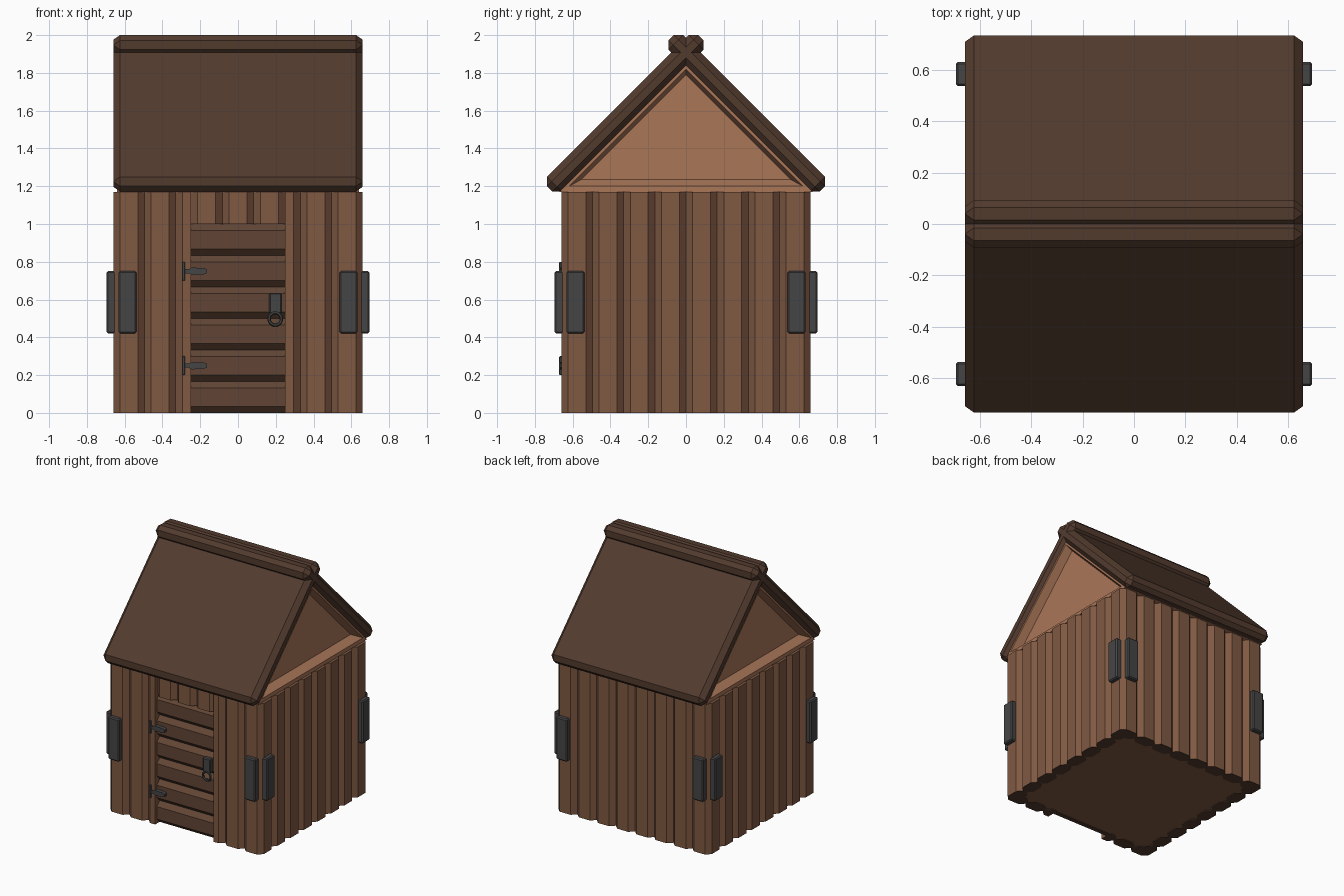
import bpy, bmesh, math
from mathutils import Matrix, Vector

if "Cube" in bpy.data.objects:
    bpy.data.objects.remove(bpy.data.objects["Cube"])


def material(name, r, g, b):
    m = bpy.data.materials.new(name)
    m.diffuse_color = (r, g, b, 1)
    m.use_nodes = True
    m.node_tree.nodes["Principled BSDF"].inputs["Base Color"].default_value = m.diffuse_color
    return m


WALL = material("wall_wood", 0.215, 0.100, 0.055)
DOOR = material("door_wood", 0.120, 0.060, 0.035)
ROOF = material("roof_wood", 0.085, 0.043, 0.027)
GABLE = material("gable_wood", 0.400, 0.180, 0.097)
METAL = material("dark_iron", 0.060, 0.060, 0.060)


def finish(name, bm, mats, end_mat=False):
    bmesh.ops.recalc_face_normals(bm, faces=bm.faces)
    if end_mat:
        for f in bm.faces:
            if f.normal.z < -0.95:
                f.material_index = 1
    me = bpy.data.meshes.new(name)
    bm.to_mesh(me)
    bm.free()
    for m in mats:
        me.materials.append(m)
    ob = bpy.data.objects.new(name, me)
    bpy.context.collection.objects.link(ob)
    return ob


def loft(bm, loops):
    rings = [[bm.verts.new(p) for p in loop] for loop in loops]
    n = len(rings[0])
    for a, b in zip(rings, rings[1:]):
        for i in range(n):
            bm.faces.new((a[i], a[(i + 1) % n], b[(i + 1) % n], b[i]))
    bm.faces.new(rings[0])
    bm.faces.new(rings[-1])


def board_profile(a, b, out, depth=0.10, left=True, right=True, c=0.035):
    """Section of a plank from a to b, front at -out, with chamfered sides."""
    back = -out + depth
    l = [(a, back - c), (a, -out + c)] if left else [(a, back), (a, -out)]
    pts = ([(a + c, back)] if left else []) + l + ([(a + c, -out)] if left else [])
    pts += [(b - c, -out), (b, -out + c), (b, back - c), (b - c, back)] if right \
        else [(b, -out), (b, back)]
    return pts


def upright(bm, pts, z0, z1):
    loft(bm, [[(x, y, z) for x, y in pts] for z in (z0, z1)])


def box(name, lo, hi, mat, bevel=0.0, matrix=None):
    bm = bmesh.new()
    lo, hi = Vector(lo), Vector(hi)
    size = hi - lo
    bmesh.ops.create_cube(bm, size=1, matrix=Matrix.Translation((lo + hi) / 2)
                          @ Matrix.Diagonal((*size, 1)))
    if bevel:
        bmesh.ops.bevel(bm, geom=bm.edges[:], offset=bevel, segments=1,
                        affect='EDGES', profile=0.5)
    if matrix:
        bm.transform(matrix)
    return finish(name, bm, [mat])


H, W = 1.17, 0.66
P = W / 4

# Right, back and left plank walls
for k, side in enumerate(("right", "back", "left"), 1):
    bm = bmesh.new()
    for i in range(8):
        upright(bm, board_profile(-W + i * P, -W + (i + 1) * P, W), 0, H)
    bm.transform(Matrix.Rotation(k * math.pi / 2, 4, 'Z'))
    finish(side + "_wall", bm, [WALL, ROOF], True)

# Front wall with doorway and short planks above it
bm = bmesh.new()
for a in (-W, -W + P, W - 2 * P, W - P):
    upright(bm, board_profile(a, a + P, W), 0, H)
upright(bm, board_profile(-2 * P, -0.25, W, right=False), 0, H)
upright(bm, board_profile(0.25, 2 * P, W, left=False), 0, H)
for i in range(3):
    upright(bm, board_profile(-0.25 + i / 6, -0.25 + (i + 1) / 6, W), 1.0, H)
finish("front_wall", bm, [WALL, ROOF], True)

# Door of six horizontal planks
bm = bmesh.new()
for i in range(6):
    pts = board_profile(i / 6, (i + 1) / 6, 0.64)
    loft(bm, [[(x, y, z) for z, y in pts] for x in (-0.25, 0.25)])
finish("door", bm, [DOOR, ROOF], True)

# Floor
box("floor", (-0.6, -0.6, 0.004), (0.6, 0.6, 0.05), WALL)


# Gable block with recessed triangular panels at both ends
def triangle(x, z, apex):
    return [(x, -(apex - z), z), (x, apex - z, z), (x, 0, apex)]


half = [(0.58, 1.235, 1.79), (0.64, 1.20, 1.82), (0.64, H, 1.84)]
bm = bmesh.new()
loft(bm, [triangle(-x, z, a) for x, z, a in half]
     + [triangle(x, z, a) for x, z, a in reversed(half)])
finish("gable", bm, [GABLE])

# Two crossing roof slabs: local y runs up the slope, local z is outward
r2 = math.sqrt(2)
for name, s in (("roof_back", 1), ("roof_front", -1)):
    frame = Matrix(((1, 0, 0, 0), (0, -s / r2, s / r2, 0),
                    (0, 1 / r2, 1 / r2, 0), (0, 0, 0, 1)))
    box(name, (-W, 0.465 / r2, 1.83 / r2), (W, 2.065 / r2, 1.985 / r2),
        ROOF, 0.035, frame)

# Iron corner plates, two on each wall
for k, side in enumerate(("front", "right", "back", "left")):
    for tag, x in (("a", -0.585), ("b", 0.585)):
        box(f"{side}_corner_plate_{tag}", (x - 0.047, -0.695, 0.42),
            (x + 0.047, -0.64, 0.75), METAL, 0.008,
            Matrix.Rotation(k * math.pi / 2, 4, 'Z'))

# Door hinges: upright leaf and shaped strap
strap = [(-0.285, 0.011), (-0.262, 0.011), (-0.245, 0.02), (-0.18, 0.016), (-0.165, 0.01)]
for tag, z in (("lower", 0.25), ("upper", 0.75)):
    box(tag + "_hinge_leaf", (-0.297, -0.672, z - 0.05), (-0.28, -0.64, z + 0.05), METAL, 0.004)
    outline = strap + [(x, -h) for x, h in reversed(strap)]
    bm = bmesh.new()
    loft(bm, [[(x, y, z + h) for x, h in outline] for y in (-0.668, -0.62)])
    finish(tag + "_hinge_strap", bm, [METAL])

# Door handle: plate and hanging ring
box("handle_plate", (0.165, -0.67, 0.525), (0.23, -0.62, 0.635), METAL, 0.006)
bpy.ops.mesh.primitive_torus_add(major_segments=16, minor_segments=6, major_radius=0.033,
                                 minor_radius=0.009, location=(0.197, -0.665, 0.498),
                                 rotation=(math.pi / 2, 0, 0))
ring = bpy.context.object
ring.name = "handle_ring"
ring.data.materials.append(METAL)
